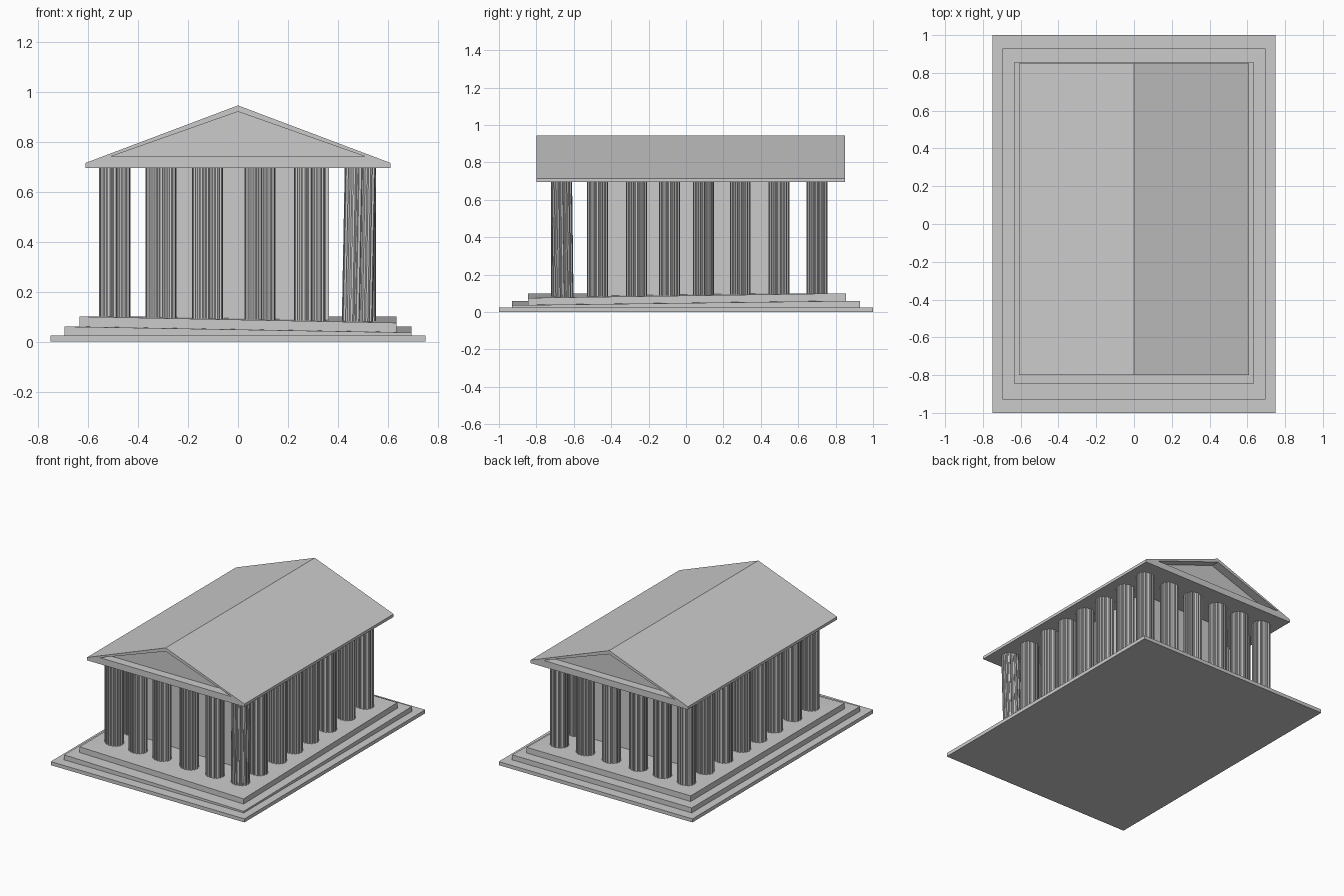
import bpy, bmesh
from math import cos, sin, pi

if "Cube" in bpy.data.objects:
    bpy.data.objects.remove(bpy.data.objects["Cube"])


def make_object(name, bm):
    bmesh.ops.recalc_face_normals(bm, faces=bm.faces[:])
    mesh = bpy.data.meshes.new(name)
    bm.to_mesh(mesh)
    bm.free()
    obj = bpy.data.objects.new(name, mesh)
    bpy.context.collection.objects.link(obj)
    return obj


def loft(name, bottom, top, split_top=False):
    """Join two matching outlines with walls and caps."""
    bm = bmesh.new()
    a = [bm.verts.new(p) for p in bottom]
    b = [bm.verts.new(p) for p in top]
    n = len(a)
    for i in range(n):
        j = (i + 1) % n
        bm.faces.new((a[i], a[j], b[j], b[i]))
    bm.faces.new(a[::-1])
    if split_top:
        bm.faces.new((b[0], b[1], b[2]))
        bm.faces.new((b[0], b[2], b[3]))
    else:
        bm.faces.new(b)
    return make_object(name, bm)


def slab(name, x0, x1, y0, y1, z0, z1, sag=0.0):
    """Box whose front right top corner may sag."""
    plan = [(x0, y0), (x1, y0), (x1, y1), (x0, y1)]
    tops = [z1, z1 - sag, z1, z1]
    return loft(name, [(x, y, z0) for x, y in plan],
                [(x, y, z) for (x, y), z in zip(plan, tops)], True)


def prism(name, profile, y0, y1):
    return loft(name, [(x, y0, z) for x, z in profile], [(x, y1, z) for x, z in profile])


# Fluted column cross-section
FLUTES = 16
SECTION = []
for k in range(FLUTES):
    for offset, r in ((-0.2, 1.0), (0.2, 1.0), (0.38, 0.88), (0.62, 0.88)):
        t = 2 * pi * (k + offset) / FLUTES
        SECTION.append((0.063 * r * cos(t), 0.056 * r * sin(t)))


def column(x, y, z0=0.08, lean=(0, 0)):
    loft("column",
         [(x + lean[0] + u, y + lean[1] + v, z0) for u, v in SECTION],
         [(x + u, y + v, 0.70) for u, v in SECTION])


# Stepped base
slab("bottom_step", -0.75, 0.75, -1.0, 1.0, 0.0, 0.025)
slab("middle_step", -0.695, 0.695, -0.93, 0.93, 0.02, 0.06, 0.024)
slab("top_step", -0.635, 0.635, -0.845, 0.855, 0.03, 0.10, 0.025)

# Inner chamber
slab("inner_chamber", -0.365, 0.365, -0.50, 0.51, 0.08, 0.70)

# Columns around the edge
xs = [-0.493, -0.308, -0.122, 0.088, 0.287, 0.49]
ys = [-0.665, -0.473, -0.265, -0.088, 0.093, 0.29, 0.497, 0.70]
for x in xs:
    for y in (ys[0], ys[-1]):
        if (x, y) == (xs[-1], ys[0]):
            column(x, y, 0.075, (-0.012, 0.008))  # leaning corner column
        else:
            column(x, y)
for y in ys[1:-1]:
    column(xs[0], y)
    column(xs[-1], y)

# Roof with a recessed triangle in each gable
roof = prism("roof", [(-0.61, 0.695), (0.61, 0.695), (0.61, 0.715),
                      (0, 0.945), (-0.61, 0.715)], -0.80, 0.85)
recess = [(-0.51, 0.74), (0.51, 0.74), (0, 0.92)]
for y0, y1 in ((-0.9, -0.74), (0.79, 0.95)):
    cutter = prism("gable_cutter", recess, y0, y1)
    cutter.hide_render = True
    cutter.hide_set(True)
    cut = roof.modifiers.new("gable_recess", 'BOOLEAN')
    cut.operation = 'DIFFERENCE'
    cut.solver = 'EXACT'
    cut.object = cutter
